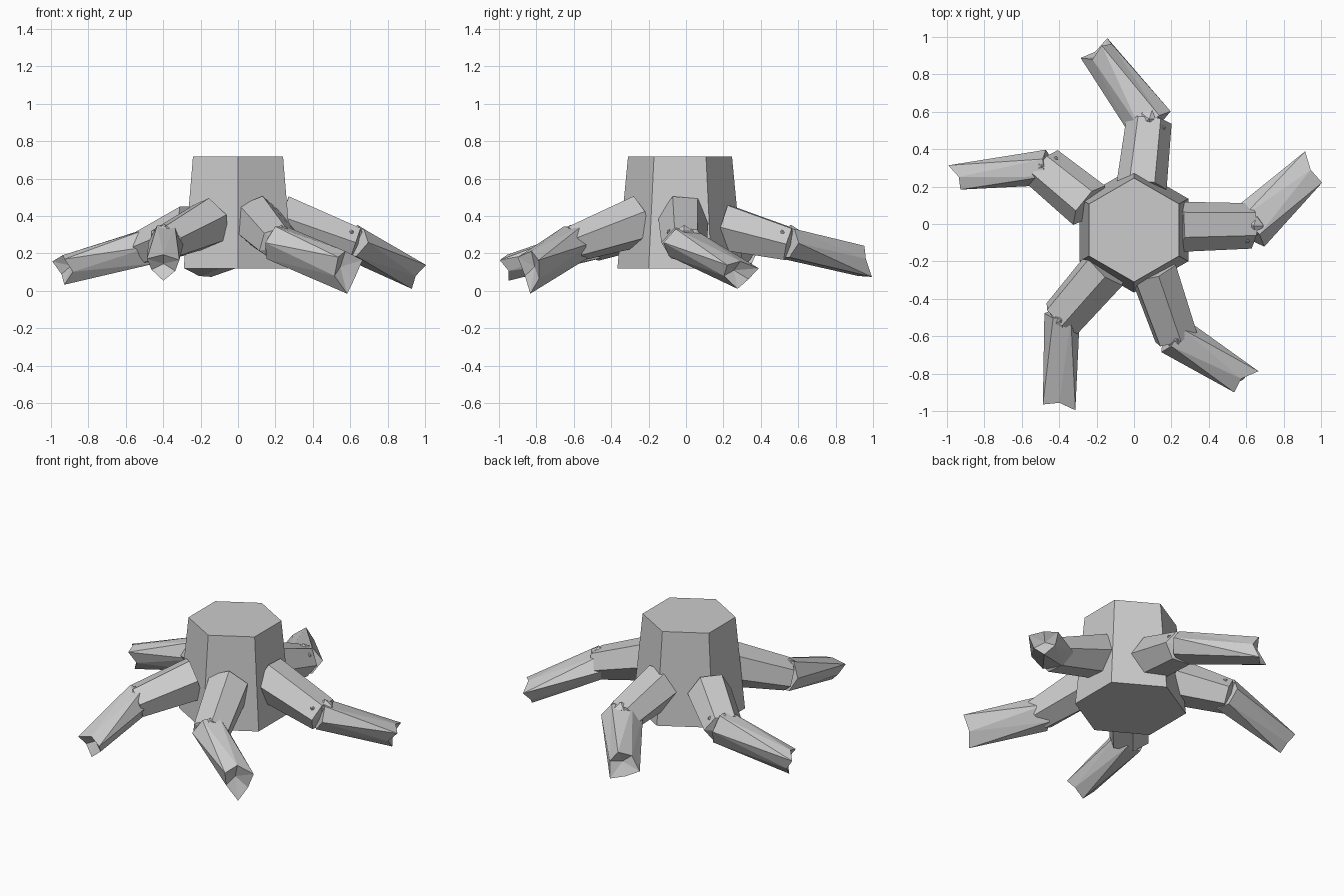
import bpy, bmesh, math
from mathutils import Vector

cube = bpy.data.objects.get("Cube")
if cube:
    bpy.data.objects.remove(cube, do_unlink=True)

# one flat grey for everything
grey = bpy.data.materials.new("bark_grey")
grey.use_nodes = True
grey.diffuse_color = (0.6, 0.6, 0.6, 1)
grey.node_tree.nodes["Principled BSDF"].inputs["Base Color"].default_value = (0.6, 0.6, 0.6, 1)


def finish(name, bm):
    bmesh.ops.recalc_face_normals(bm, faces=bm.faces)
    mesh = bpy.data.meshes.new(name)
    bm.to_mesh(mesh)
    bm.free()
    mesh.materials.append(grey)
    obj = bpy.data.objects.new(name, mesh)
    bpy.context.collection.objects.link(obj)
    return obj


def ring(bm, centre, side, up, size, turn=0, star=(1, 1)):
    """Six-sided cross-section; star gives alternating corner radii."""
    verts = []
    for k in range(6):
        a = math.radians(60 * k + turn)
        r = star[k % 2]
        verts.append(bm.verts.new(centre + side * math.cos(a) * size[0] * r
                                  + up * math.sin(a) * size[1] * r))
    return verts


def frame(start, end):
    """Direction, sideways and upward axes of a limb."""
    d = (end - start).normalized()
    side = d.cross(Vector((0, 0, 1))).normalized()
    return d, side, side.cross(d)


def root_base(name, p, q, roll):
    bm = bmesh.new()
    d, side, up = frame(p, q)
    a = ring(bm, p, side, up, (0.135, 0.14), roll)
    b = ring(bm, q, side, up, (0.122, 0.1), roll)
    hub = bm.verts.new(q + d * 0.03)
    bm.faces.new(a)
    for k in range(6):
        n = (k + 1) % 6
        bm.faces.new((a[k], a[n], b[n], b[k]))
        bm.faces.new((b[k], b[n], hub))
    finish(name, bm)


def root_tip(name, p, q, size0, size1, turn, skew, drop):
    """Twisted facets ending in a split, three-pronged star."""
    bm = bmesh.new()
    d, side, up = frame(p, q)
    a = ring(bm, p - d * 0.025, side, up, size0)
    b = ring(bm, q, side, up, size1, turn, (1.12, 0.82))
    for k, v in enumerate(b):
        angle = math.radians(60 * k + turn)
        v.co += d * (math.cos(angle) * skew - math.sin(angle) * drop - 0.03 * (k % 2))
    hub = bm.verts.new(q - d * 0.06)
    shift = round((turn - 30) / 60)
    bm.faces.new(a)
    for k in range(6):
        n = (k + 1) % 6
        i, j = b[(k - shift) % 6], b[(n - shift) % 6]
        bm.faces.new((a[k], a[n], i))
        bm.faces.new((a[n], j, i))
        bm.faces.new((i, j, hub))
    finish(name, bm)


def knob(name, centre, radius):
    bm = bmesh.new()
    bmesh.ops.create_icosphere(bm, subdivisions=1, radius=radius)
    bmesh.ops.translate(bm, verts=bm.verts, vec=centre)
    finish(name, bm)


# tapered hexagonal stump
bm = bmesh.new()
X, Y = Vector((1, 0, 0)), Vector((0, 1, 0))
low = ring(bm, Vector((0, -0.032, 0.12)), X, Y, (0.335, 0.335), 30)
high = ring(bm, Vector((0, -0.032, 0.718)), X, Y, (0.278, 0.278), 30)
for k in range(6):
    n = (k + 1) % 6
    bm.faces.new((low[k], low[n], high[n], high[k]))
bm.faces.new(low)
bm.faces.new(high)
finish("stump", bm)

# bent roots: base, knee, tip, base roll,
# then tip-segment sizes at knee and end, star turn, sideways and downward slant
roots = {
    "left": ((0.23, -0.015, 0.385), (0.625, -0.01, 0.25), (0.95, 0.295, 0.09), 5,
             (0.13, 0.09), (0.095, 0.075), 30, -0.03, 0),
    "back": ((0.04, 0.2, 0.34), (0.08, 0.55, 0.25), (-0.2, 0.945, 0.145), 0,
             (0.125, 0.09), (0.095, 0.085), 75, 0, 0.03),
    "back_right": ((-0.24, 0.1, 0.335), (-0.485, 0.3, 0.235), (-0.95, 0.25, 0.12), 0,
                   (0.095, 0.11), (0.07, 0.08), 30, 0.03, 0),
    "front_right": ((-0.15, -0.235, 0.365), (-0.385, -0.505, 0.255), (-0.4, -0.97, 0.13), -18,
                    (0.095, 0.105), (0.09, 0.07), 30, -0.015, 0),
    "front_left": ((0.1, -0.245, 0.375), (0.225, -0.605, 0.25), (0.595, -0.84, 0.11), -22,
                   (0.11, 0.105), (0.085, 0.11), 30, -0.03, 0.025),
}
for name, (base, knee, tip, roll, *shape) in roots.items():
    p, q, t = Vector(base), Vector(knee), Vector(tip)
    root_base(name + "_root_base", p, q, roll)
    root_tip(name + "_root_tip", q, t, *shape)
    # gnarled knee with a small wart beside it
    d, side, up = frame(p, q)
    knob(name + "_knee", q + up * 0.045, 0.06)
    knob(name + "_wart", q - d * 0.04 + side * 0.08 + up * 0.055, 0.014)
